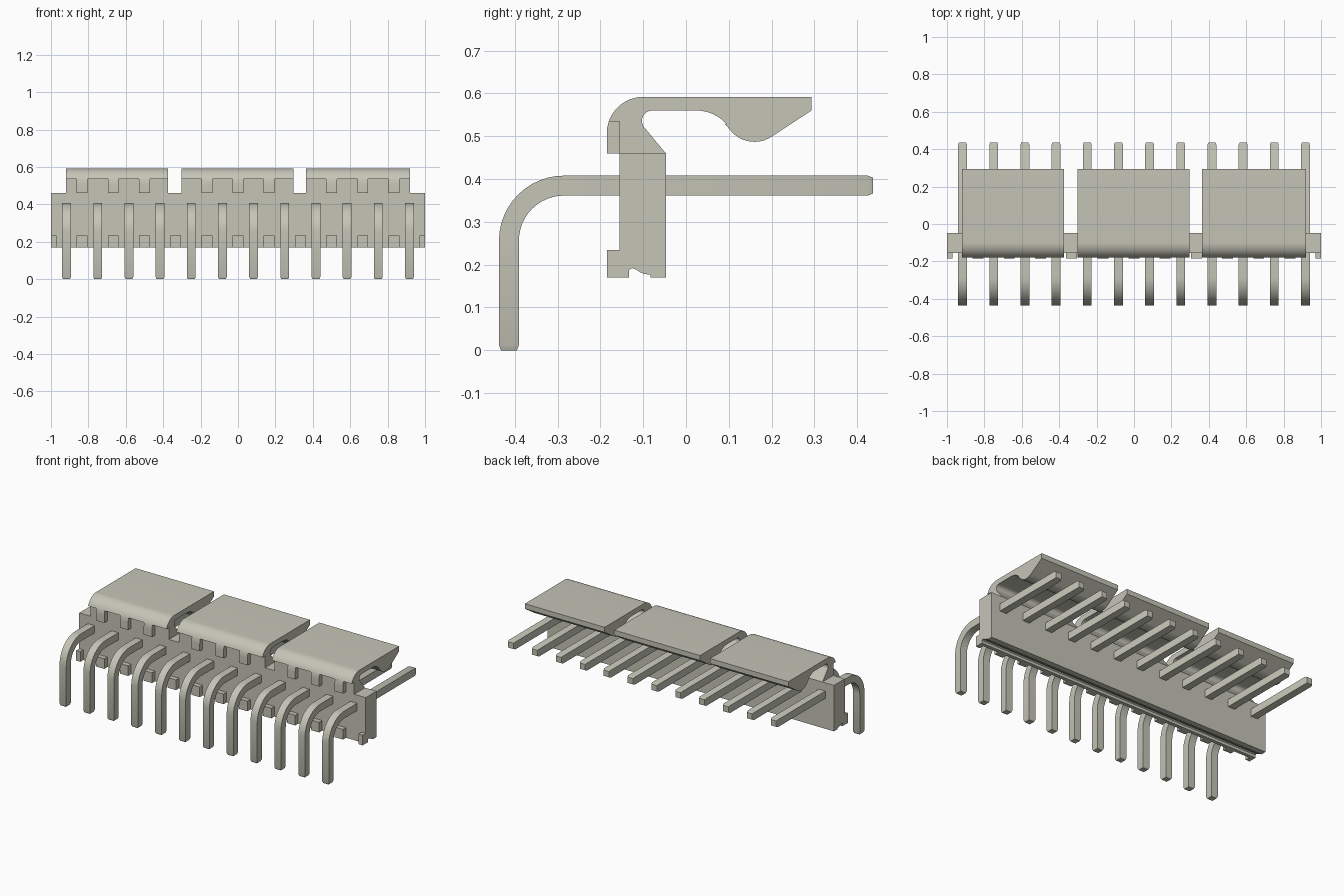
import bpy, bmesh, math
from mathutils import Vector

if "Cube" in bpy.data.objects:
    bpy.data.objects.remove(bpy.data.objects["Cube"], do_unlink=True)

PITCH = 1 / 6
mat = bpy.data.materials.new("warm grey")
mat.use_nodes = True
colour = (0.56, 0.555, 0.475, 1)
mat.diffuse_color = colour
mat.node_tree.nodes["Principled BSDF"].inputs["Base Color"].default_value = colour


def finish(name, bm):
    bmesh.ops.recalc_face_normals(bm, faces=bm.faces)
    mesh = bpy.data.meshes.new(name)
    bm.to_mesh(mesh)
    bm.free()
    mesh.materials.append(mat)
    ob = bpy.data.objects.new(name, mesh)
    bpy.context.collection.objects.link(ob)
    bpy.ops.object.select_all(action='DESELECT')
    ob.select_set(True)
    bpy.context.view_layer.objects.active = ob
    bpy.ops.object.shade_smooth_by_angle(angle=math.radians(30))
    return ob


def extrude_profile(name, points, x0, x1):
    """Extrude a closed (y, z) outline along x."""
    bm = bmesh.new()
    face = bm.faces.new([bm.verts.new((x0, y, z)) for y, z in points])
    out = bmesh.ops.extrude_face_region(bm, geom=[face])
    verts = [g for g in out["geom"] if isinstance(g, bmesh.types.BMVert)]
    bmesh.ops.translate(bm, verts=verts, vec=(x1 - x0, 0, 0))
    return finish(name, bm)


def arc(cy, cz, r, a0, a1, n=10):
    angles = [math.radians(a0 + (a1 - a0) * i / n) for i in range(n + 1)]
    return [(cy + r * math.cos(a), cz + r * math.sin(a)) for a in angles]


# Long housing bar with a groove along its underside
body = [(-0.155, 0.46), (-0.155, 0.17), (-0.133, 0.17), (-0.133, 0.187),
        (-0.126, 0.192), (-0.117, 0.189), (-0.107, 0.182), (-0.096, 0.178),
        (-0.083, 0.177), (-0.083, 0.17), (-0.047, 0.17), (-0.047, 0.46)]
extrude_profile("housing_bar", body, -1, 1)

# Lower spacer teeth between the pins, cut short at the bar ends
for k in range(-6, 7):
    x0, x1 = max(k * PITCH - 0.029, -1), min(k * PITCH + 0.029, 1)
    extrude_profile("lower_tooth", [(-0.185, 0.17), (-0.155, 0.17),
                                    (-0.155, 0.234), (-0.185, 0.234)], x0, x1)

# Hooked latch panels with a rounded ridge under the free end
latch = [(-0.155, 0.46), (-0.155, 0.535)]
latch += arc(-0.1, 0.507, 0.085, 160.8, 90)
latch += [(0.293, 0.592), (0.293, 0.56)]
latch += arc(0.16, 0.56, 0.073, -56, -135, 10)
latch += [(0.09, 0.53)]
latch += arc(0.025, 0.468, 0.092, 40, 90, 8)
latch += arc(-0.079, 0.536, 0.024, 90, 225, 10)
latch += [(-0.047, 0.46)]
for x0, x1 in ((-0.92, -0.373), (-0.303, 0.297), (0.363, 0.92)):
    extrude_profile("latch_panel", latch, x0, x1)

# Upper teeth under the front of each latch panel
upper = [(-0.155, 0.46), (-0.155, 0.535), (-0.1803, 0.535),
         (-0.184, 0.52), (-0.185, 0.507), (-0.185, 0.46)]
for k in (-5, -4, -3, -1, 0, 1, 3, 4, 5):
    extrude_profile("upper_tooth", upper, k * PITCH - 0.029, k * PITCH + 0.029)


# Bent square pins: rings of (centre, half size, direction angle)
def pin(x):
    h, tip = 0.0233, 0.0185
    cy, cz, r = -0.285, 0.256, 0.1287
    rings = [(cy - r, 0.0, tip, 180), (cy - r, 0.012, h, 180)]
    rings += [(y, z, h, 180 - 90 * i / 12)
              for i, (y, z) in enumerate(arc(cy, cz, r, 180, 90, 12))]
    rings += [(0.425, cz + r, h, 90), (0.437, cz + r, tip, 90)]
    bm = bmesh.new()
    loops = []
    for y, z, s, a in rings:
        out = Vector((0, math.cos(math.radians(a)), math.sin(math.radians(a))))
        side = Vector((1, 0, 0))
        c = Vector((x, y, z))
        loops.append([bm.verts.new(c + out * s * i + side * s * j)
                      for i, j in ((1, 1), (1, -1), (-1, -1), (-1, 1))])
    for a, b in zip(loops, loops[1:]):
        for i in range(4):
            j = (i + 1) % 4
            bm.faces.new((a[i], a[j], b[j], b[i]))
    bm.faces.new(loops[0])
    bm.faces.new(loops[-1])
    finish("bent_pin", bm)


for k in range(12):
    pin((k - 5.5) * PITCH)
